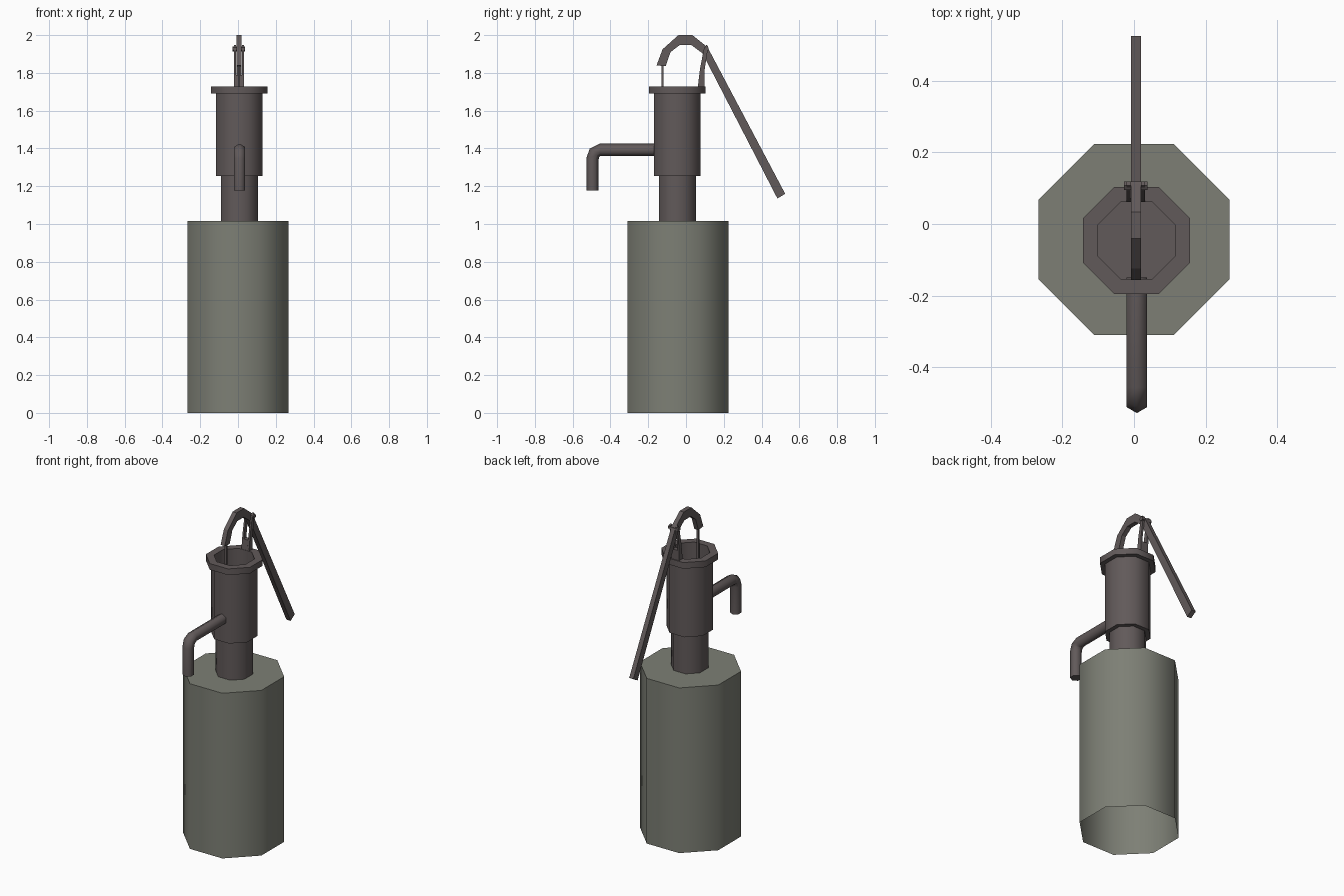
import bpy, bmesh, math
from mathutils import Vector

if "Cube" in bpy.data.objects:
    bpy.data.objects.remove(bpy.data.objects["Cube"])


def material(name, rgb):
    m = bpy.data.materials.new(name)
    m.diffuse_color = (*rgb, 1.0)
    m.use_nodes = True
    m.node_tree.nodes["Principled BSDF"].inputs["Base Color"].default_value = m.diffuse_color
    return m


STONE = material("stone_grey", (0.205, 0.213, 0.178))
IRON = material("brown_iron", (0.120, 0.101, 0.101))


def finish(name, bm, mat, angle=0):
    """Make the object; edges flatter than the angle (degrees) are smooth."""
    bmesh.ops.remove_doubles(bm, verts=bm.verts, dist=1e-5)
    bmesh.ops.recalc_face_normals(bm, faces=bm.faces)
    for f in bm.faces:
        f.smooth = angle > 0
    for e in bm.edges:
        e.smooth = len(e.link_faces) == 2 and e.calc_face_angle() < math.radians(angle)
    me = bpy.data.meshes.new(name)
    bm.to_mesh(me)
    bm.free()
    me.materials.append(mat)
    ob = bpy.data.objects.new(name, me)
    bpy.context.collection.objects.link(ob)
    return ob


def lathe8(name, profile, centre, mat):
    """Eight-sided turned part; profile is (apothem, z)."""
    bm = bmesh.new()
    rings = []
    for r, z in profile:
        c = r / math.cos(math.pi / 8)
        rings.append([bm.verts.new((centre[0] + c * math.cos(math.pi / 8 + i * math.pi / 4),
                                    centre[1] + c * math.sin(math.pi / 8 + i * math.pi / 4), z))
                      for i in range(8)])
    for a, b in zip(rings, rings[1:]):
        for i in range(8):
            j = (i + 1) % 8
            bm.faces.new((a[i], a[j], b[j], b[i]))
    bm.faces.new(rings[-1])
    return finish(name, bm, mat, 50)


def plate(name, outline, x0, x1, mat):
    """Flat outline in (y, z) given thickness along x."""
    bm = bmesh.new()
    a = [bm.verts.new((x0, y, z)) for y, z in outline]
    b = [bm.verts.new((x1, y, z)) for y, z in outline]
    n = len(outline)
    bm.faces.new(a)
    bm.faces.new(b)
    for i in range(n):
        j = (i + 1) % n
        bm.faces.new((a[i], a[j], b[j], b[i]))
    return finish(name, bm, mat)


def tube(name, path, x, radius, sides, mat, angle=0):
    """Tube along a path of (y, z) points, one corner facing the outer side."""
    bm = bmesh.new()
    pts = [Vector((x, y, z)) for y, z in path]
    rings = []
    for k, p in enumerate(pts):
        t = (pts[min(k + 1, len(pts) - 1)] - pts[max(k - 1, 0)]).normalized()
        side = Vector((1, 0, 0))
        out = side.cross(t)
        rings.append([bm.verts.new(p + radius * (out * math.cos(2 * math.pi * i / sides)
                                                 + side * math.sin(2 * math.pi * i / sides)))
                      for i in range(sides)])
    for a, b in zip(rings, rings[1:]):
        for i in range(sides):
            j = (i + 1) % sides
            bm.faces.new((a[i], a[j], b[j], b[i]))
    bm.faces.new(rings[0])
    bm.faces.new(rings[-1])
    return finish(name, bm, mat, angle)


# Stone plinth, open underneath
lathe8("stone_base", [(0.267, 0), (0.267, 1.017)], (0, -0.043), STONE)

# Neck, barrel and open flanged rim
lathe8("pump_barrel", [(0.098, 1.015), (0.098, 1.255), (0.123, 1.255), (0.123, 1.69),
                       (0.15, 1.69), (0.15, 1.728), (0.107, 1.728), (0.107, 1.27)],
       (0.007, -0.046), IRON)

# Six-sided water spout
tube("spout", [(-0.15, 1.392), (-0.455, 1.392), (-0.485, 1.377), (-0.495, 1.345), (-0.495, 1.177)],
     0.008, 0.033, 6, IRON, 62)

# Hooked lever handle
plate("handle", [(-0.156, 1.84), (-0.124, 1.925), (-0.04, 2.0), (0.034, 2.0), (0.114, 1.936),
                 (0.525, 1.16), (0.484, 1.135), (0.087, 1.904), (0.029, 1.947), (-0.034, 1.947),
                 (-0.082, 1.91), (-0.108, 1.835)], -0.009, 0.019, IRON)

# Piston rod
plate("piston_rod", [(-0.13, 1.27), (-0.118, 1.27), (-0.118, 1.85), (-0.13, 1.85)],
      -0.001, 0.011, IRON)

# Fork that carries the handle
for side, x0, x1 in (("left", -0.021, -0.01), ("right", 0.02, 0.031)):
    plate("fork_" + side, [(0.062, 1.72), (0.098, 1.72), (0.099, 1.82), (0.118, 1.94),
                           (0.108, 1.948), (0.094, 1.925), (0.074, 1.82)], x0, x1, IRON)
plate("fork_foot", [(0.062, 1.72), (0.098, 1.72), (0.099, 1.79), (0.07, 1.79)],
      -0.01, 0.02, IRON)

# Pivot bolt
bm = bmesh.new()
bmesh.ops.create_cone(bm, cap_ends=True, segments=6, radius1=0.014, radius2=0.014, depth=0.066)
for v in bm.verts:
    v.co = Vector((0.005 + v.co.z, 0.107 + v.co.x, 1.927 + v.co.y))
finish("pivot_bolt", bm, IRON)
